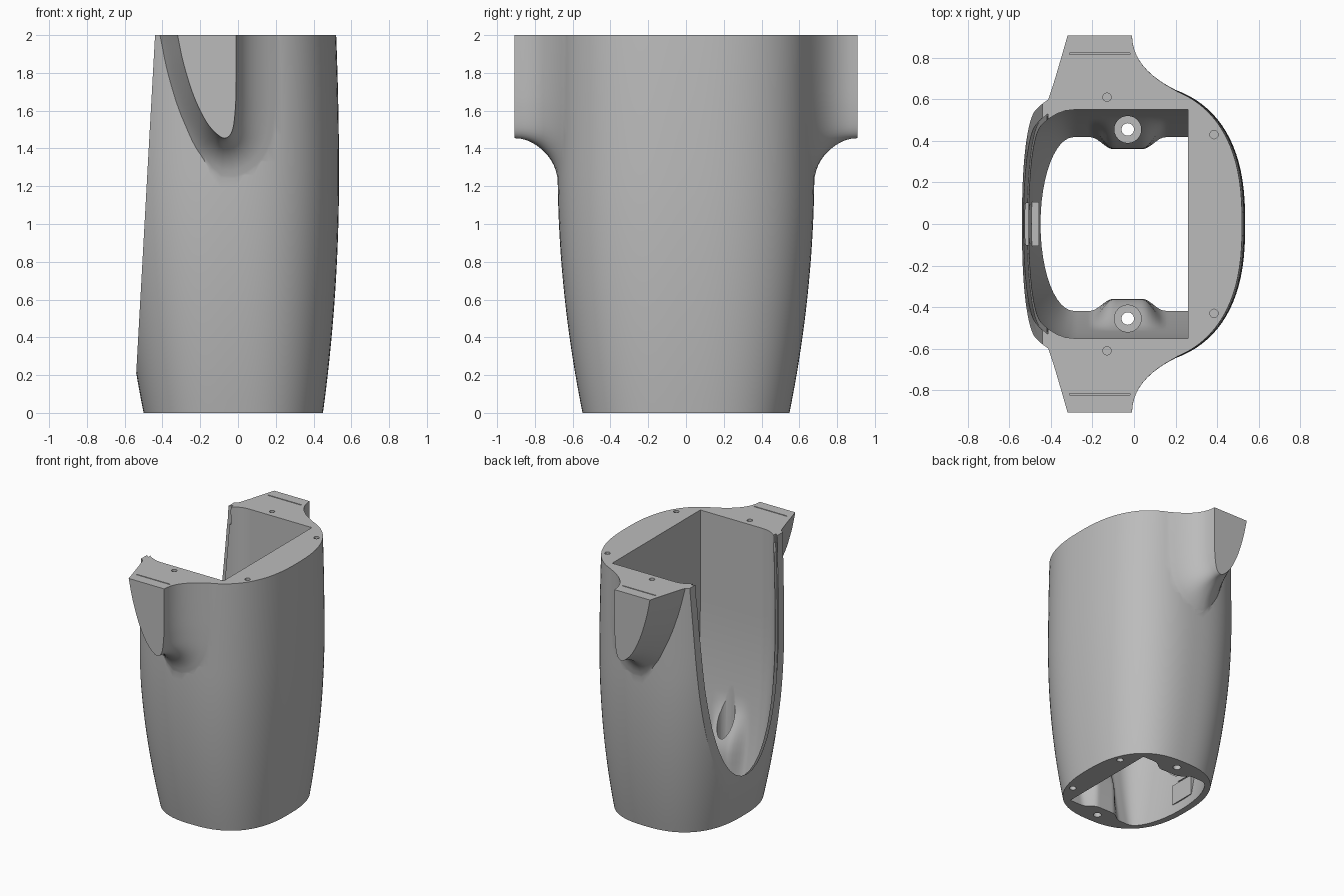
import bpy, bmesh, math
from mathutils import Vector, Matrix

if "Cube" in bpy.data.objects:
    bpy.data.objects.remove(bpy.data.objects["Cube"])

grey = bpy.data.materials.new("light_grey")
grey.diffuse_color = (0.5, 0.5, 0.5, 1)
grey.use_nodes = True
grey.node_tree.nodes["Principled BSDF"].inputs["Base Color"].default_value = grey.diffuse_color


def make(name, bm):
    bmesh.ops.recalc_face_normals(bm, faces=bm.faces)
    me = bpy.data.meshes.new(name)
    bm.to_mesh(me)
    bm.free()
    ob = bpy.data.objects.new(name, me)
    bpy.context.collection.objects.link(ob)
    me.materials.append(grey)
    return ob


def loft(name, loops):
    """Closed solid through a list of closed point loops."""
    bm = bmesh.new()
    rings = [[bm.verts.new(p) for p in lp] for lp in loops]
    n = len(rings[0])
    for a, b in zip(rings, rings[1:]):
        for i in range(n):
            j = (i + 1) % n
            bm.faces.new((a[i], a[j], b[j], b[i]))
    bm.faces.new(rings[0][::-1])
    bm.faces.new(rings[-1])
    return make(name, bm)


def box(name, centre, size, turn=0):
    bm = bmesh.new()
    bmesh.ops.create_cube(bm, size=1, matrix=Matrix.Translation(centre)
                          @ Matrix.Rotation(turn, 4, 'Z') @ Matrix.Diagonal((*size, 1)))
    return make(name, bm)


def cylinder(name, x, y, z0, z1, r):
    bm = bmesh.new()
    bmesh.ops.create_cone(bm, cap_ends=True, segments=24, radius1=r, radius2=r, depth=z1 - z0,
                          matrix=Matrix.Translation((x, y, (z0 + z1) / 2)))
    return make(name, bm)


def prism_xz(name, pts):
    return loft(name, [[(x, y, z) for x, z in pts] for y in (-1.2, 1.2)])


def combine(ob, other, op):
    m = ob.modifiers.new("cut", 'BOOLEAN')
    m.operation, m.object, m.solver = op, other, 'EXACT'
    bpy.context.view_layer.objects.active = ob
    bpy.ops.object.modifier_apply(modifier=m.name)
    bpy.data.objects.remove(other, do_unlink=True)


# Body extents as functions of height
def half_y(z):
    return 0.68 - 0.132 * max(0, 1 - z / 1.3) ** 2


def right_x(z):
    return 0.535 - (0.085 * (1 - z / 1.25) ** 2 if z < 1.25 else 0.015 * ((z - 1.25) / 0.75) ** 2)


def left_x(z):
    return -0.65 + 0.15 * max(0, 1 - z / 1.5) ** 2


def body_y(x, z):
    c, a = (left_x(z) + right_x(z)) / 2, (right_x(z) - left_x(z)) / 2
    return half_y(z) * max(0, 1 - abs((x - c) / a) ** 2.5) ** 0.4


def body_loop(z, n=96):
    c, a = (left_x(z) + right_x(z)) / 2, (right_x(z) - left_x(z)) / 2
    out = []
    for i in range(n):
        t = math.tau * (i + 0.5) / n
        u, v = math.cos(t), math.sin(t)
        out.append((c + a * math.copysign(abs(u) ** 0.8, u),
                    half_y(z) * math.copysign(abs(v) ** 0.8, v), z))
    return out


def smooth(t):
    t = min(1, max(0, t))
    return t * t * (3 - 2 * t)


def cavity_loop(z, grow=0.0):
    """Flat right wall, straight sides with a screw boss bump, rounded left."""
    yi = half_y(z) - 0.13 + grow
    side = []
    for i in range(33):
        x = 0.26 - 0.55 * i / 32
        bump = smooth((0.18 - abs(x + 0.03)) / 0.11) * (1 - smooth((z - 0.2) / 0.4))
        side.append((x, yi - max(0, yi - 0.36) * bump, z))
    lx = left_x(z) + 0.05 - grow
    arc = []
    for i in range(1, 24):
        t = math.pi * i / 24
        arc.append((-0.29 + (lx + 0.29) * math.sin(t), yi * math.cos(t), z))
    return side + arc + [(x, -y, z) for x, y, z in reversed(side)]


body = loft("housing", [body_loop(2.1 * i / 30) for i in range(31)])

# Flared mounting lugs on both sides, with a fillet into the body
KEYS = [(-0.34, 2.1), (-0.32, 2), (-0.288, 1.85), (-0.235, 1.68), (-0.17, 1.545), (-0.11, 1.475),
        (-0.065, 1.455), (-0.03, 1.495), (-0.015, 1.6), (-0.01, 1.75), (-0.01, 2.1)]


def spline(keys, steps=5):
    P = [Vector(k) for k in keys]
    P = [2 * P[0] - P[1]] + P + [2 * P[-1] - P[-2]]
    out = []
    for a, b, c, d in zip(P, P[1:], P[2:], P[3:]):
        for s in range(steps):
            t = s / steps
            out.append(0.5 * (2 * b + (c - a) * t + (2 * a - 5 * b + 4 * c - d) * t * t
                              + (3 * b - a - 3 * c + d) * t ** 3))
    return out + [P[-2]]


U = spline(KEYS)


def lug_ring(t, sign, inset=0.0):
    ring = []
    for i, p in enumerate(U):
        tan = (U[min(i + 1, len(U) - 1)] - U[max(i - 1, 0)]).normalized()
        nrm = Vector((tan.y, -tan.x))
        w = max(0, -nrm.x)
        q = p + nrm * t * (0.24 - 0.15 * w)
        f = (1 - w) * (1 - math.sqrt(max(0, 1 - (1 - t) ** 2))) + w * (1 - t) ** 1.25
        base = body_y(q.x, q.y) - inset
        ring.append((q.x, sign * (base + (0.907 - base) * f), q.y))
    return ring


for s in (-1, 1):
    rings = [lug_ring((k / 12) ** 1.7, s) for k in range(12)]
    rings += [lug_ring(1, s, 0.004), lug_ring(1, s, 0.06)]
    combine(body, loft("lug", rings), 'UNION')

# Inner cavity, level top and sloped opening on the left
combine(body, loft("cavity", [cavity_loop(-0.1 + 2.3 * i / 34) for i in range(35)]), 'DIFFERENCE')
combine(body, box("top_trim", (0, 0, 2.25), (3, 3, 0.5)), 'DIFFERENCE')
combine(body, prism_xz("opening", [(-0.54, 0.19), (-0.428, 2.2), (-1, 2.2), (-1, 0.19)]), 'DIFFERENCE')

# Stepped ledge around the opening
ledge = loft("ledge", [cavity_loop(0.19 + 2.0 * i / 24, 0.022) for i in range(25)])
combine(ledge, prism_xz("ledge_slab", [(-0.515, 0.19), (-0.403, 2.2), (-1, 2.2), (-1, 0.19)]), 'INTERSECT')
combine(body, ledge, 'DIFFERENCE')

# Latch slot at the foot of the opening
combine(body, box("latch_slot", (-0.512, 0, 0.23), (0.026, 0.2, 0.14)), 'DIFFERENCE')

# Screw holes, counterbores and top grooves, mirrored front to back
for s in (-1, 1):
    cutters = [
        cylinder("boss_bore", -0.03, s * 0.455, 0.1, 0.75, 0.065),
        cylinder("boss_hole", -0.03, s * 0.455, -0.1, 0.2, 0.03),
        cylinder("top_hole_a", -0.13, s * 0.61, 1.94, 2.1, 0.02),
        cylinder("top_hole_b", 0.385, s * 0.43, 1.94, 2.1, 0.02),
        cylinder("bottom_hole", 0.36, s * 0.27, -0.1, 0.08, 0.025),
        box("top_groove", (-0.165, s * 0.82, 2), (0.29, 0.008, 0.02)),
        box("catch_slot", (-0.435, s * 0.5, 1.9), (0.05, 0.025, 0.08), s * math.radians(45)),
    ]
    for c in cutters:
        combine(body, c, 'DIFFERENCE')

# Latch tab inside the foot of the opening
tab = box("latch_tab", (-0.475, 0, 0.17), (0.036, 0.21, 0.16))

for ob in (body, tab):
    bpy.ops.object.select_all(action='DESELECT')
    ob.select_set(True)
    bpy.context.view_layer.objects.active = ob
    bpy.ops.object.shade_smooth_by_angle(angle=math.radians(30))
